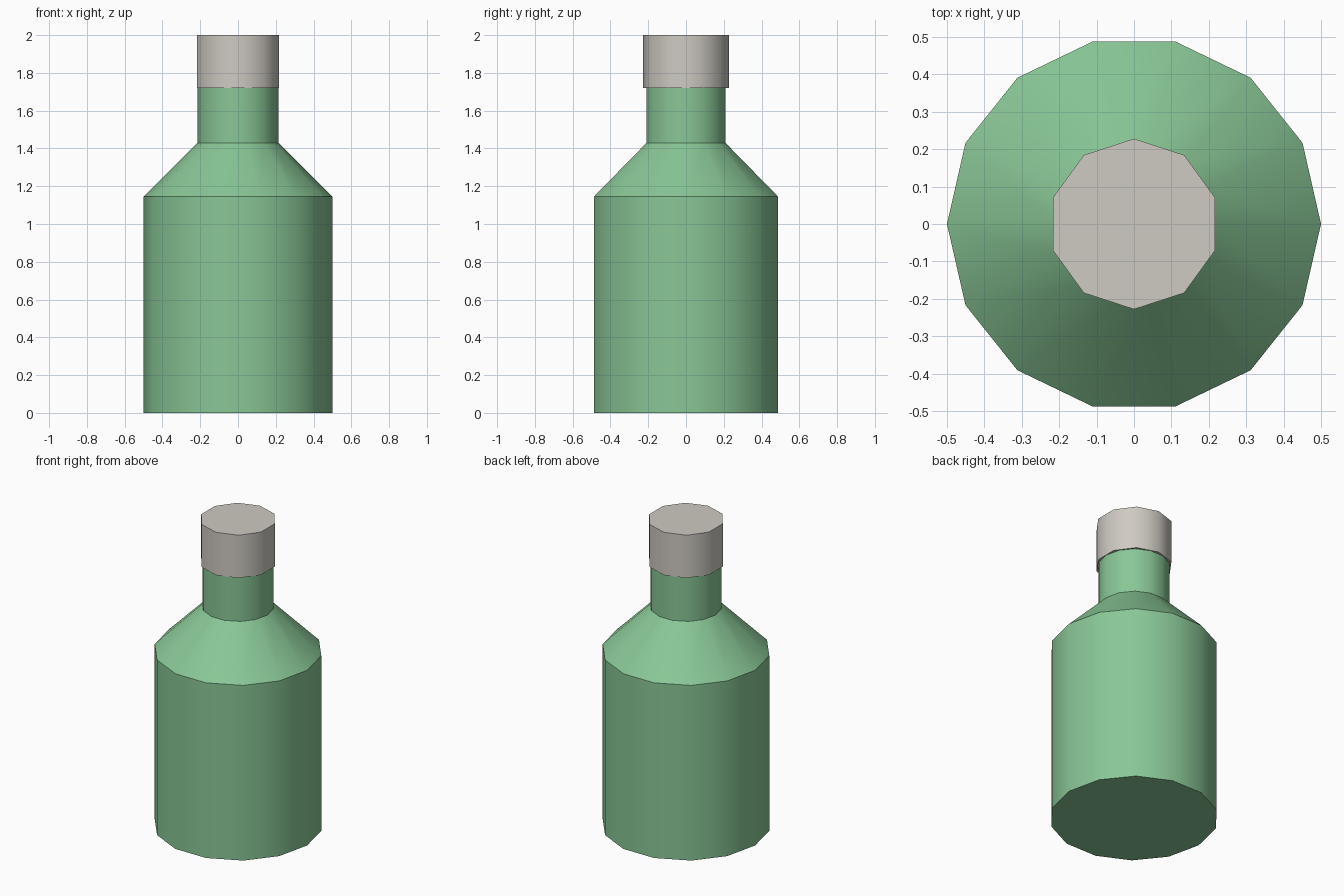
import bpy, bmesh
from math import cos, sin, pi, radians

cube = bpy.data.objects.get("Cube")
if cube:
    bpy.data.objects.remove(cube, do_unlink=True)


def make_material(name, rgb):
    mat = bpy.data.materials.new(name)
    mat.use_nodes = True
    mat.diffuse_color = (*rgb, 1)
    bsdf = next(n for n in mat.node_tree.nodes if n.type == "BSDF_PRINCIPLED")
    bsdf.inputs["Base Color"].default_value = (*rgb, 1)
    return mat


def lathe(name, profile, sides, start, mat):
    """Turn a (radius, height) profile into a closed solid with flat ends."""
    bm = bmesh.new()
    rings = []
    for r, z in profile:
        angles = [start + 2 * pi * i / sides for i in range(sides)]
        rings.append([bm.verts.new((r * cos(a), r * sin(a), z)) for a in angles])
    for low, high in zip(rings, rings[1:]):
        for i in range(sides):
            j = (i + 1) % sides
            bm.faces.new((low[i], low[j], high[j], high[i]))
    bm.faces.new(rings[0][::-1])
    bm.faces.new(rings[-1])
    mesh = bpy.data.meshes.new(name)
    bm.to_mesh(mesh)
    bm.free()
    mesh.materials.append(mat)
    obj = bpy.data.objects.new(name, mesh)
    bpy.context.collection.objects.link(obj)
    # Round sides, crisp rims and shoulder
    bpy.ops.object.select_all(action="DESELECT")
    obj.select_set(True)
    bpy.context.view_layer.objects.active = obj
    bpy.ops.object.shade_smooth_by_angle(angle=radians(40))
    return obj


green = make_material("green glass", (0.25, 0.57, 0.305))
grey = make_material("warm grey", (0.62, 0.59, 0.54))

# Bottle body, shoulder and neck
lathe("bottle", [(0.5, 0), (0.5, 1.145), (0.214, 1.43), (0.214, 1.73)], 14, 0, green)

# Cap, with a corner facing front and back
lathe("cap", [(0.228, 1.72), (0.228, 2)], 10, pi / 2, grey)
